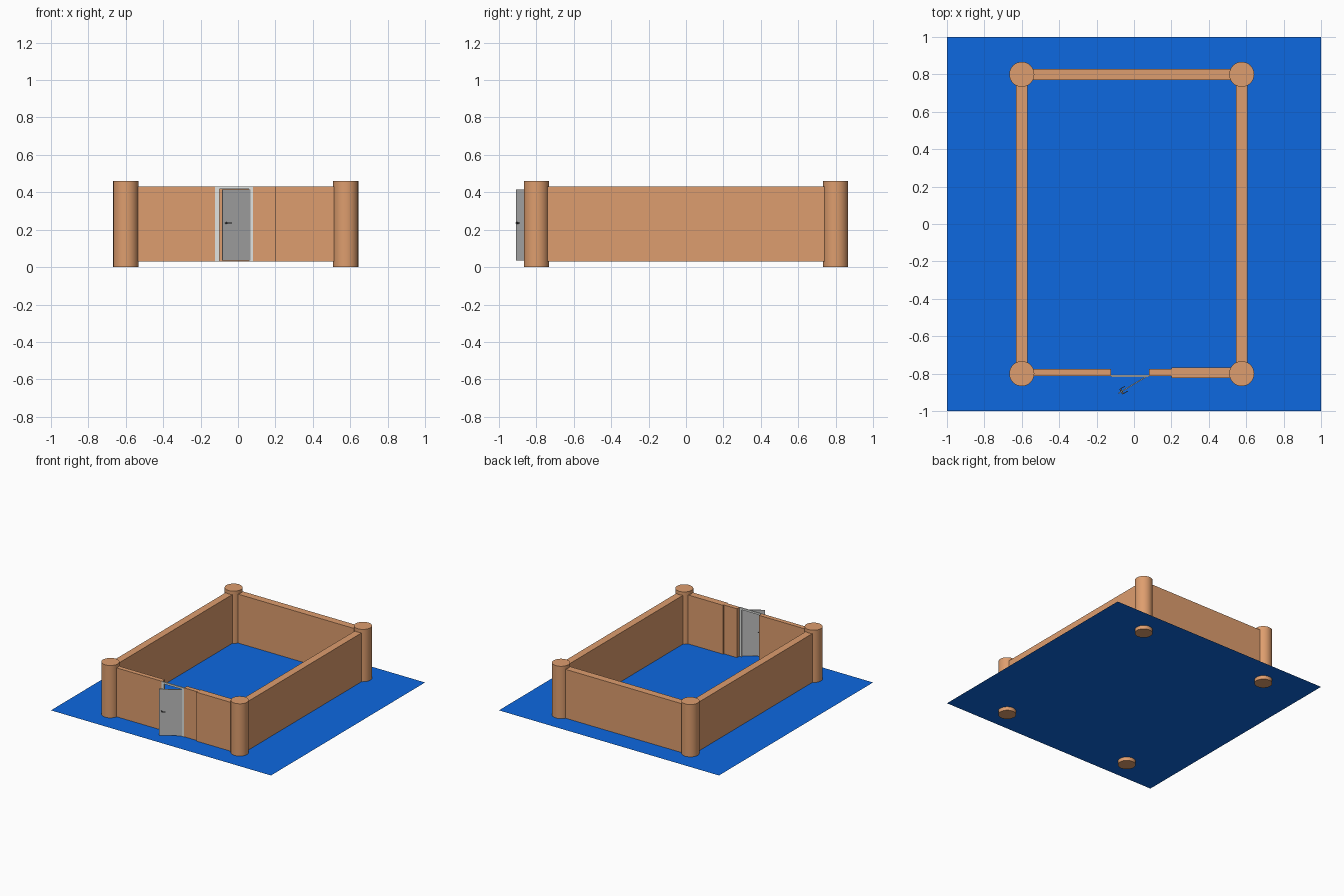
import bpy, math
from mathutils import Matrix, Vector

if "Cube" in bpy.data.objects:
    bpy.data.objects.remove(bpy.data.objects["Cube"])


def material(name, rgb):
    m = bpy.data.materials.new(name)
    m.diffuse_color = (*rgb, 1)
    m.use_nodes = True
    m.node_tree.nodes["Principled BSDF"].inputs["Base Color"].default_value = m.diffuse_color
    return m


CLAY = material("clay_brown", (0.73, 0.34, 0.156))
BLUE = material("ground_blue", (0.004, 0.138, 0.745))
GREY = material("door_grey", (0.50, 0.50, 0.50))
PALE = material("frame_pale_grey", (0.75, 0.77, 0.75))
DARK = material("handle_dark_grey", (0.12, 0.12, 0.12))


def box(name, lo, hi, mat, xform=None):
    """Box between two corners, optionally placed by a matrix."""
    bpy.ops.mesh.primitive_cube_add(size=1)
    o = bpy.context.object
    o.name = name
    lo, hi = Vector(lo), Vector(hi)
    m = Matrix.Translation((lo + hi) / 2) @ Matrix.Diagonal((*(hi - lo), 1))
    o.data.transform((xform @ m) if xform else m)
    o.data.materials.append(mat)
    return o


def cylinder(name, centre, r, depth, sides, mat, rot=(0, 0, 0)):
    bpy.ops.mesh.primitive_cylinder_add(vertices=sides, radius=r, depth=depth,
                                        location=centre, rotation=rot)
    o = bpy.context.object
    o.name = name
    o.data.materials.append(mat)
    bpy.ops.object.shade_smooth_by_angle(angle=math.radians(35))
    return o


LEFT, RIGHT, BACK, FRONT = -0.6, 0.576, 0.8, -0.795
Z0, Z1 = 0.0305, 0.432

# Ground sheet
bpy.ops.mesh.primitive_plane_add(size=2, location=(0, 0, 0.03))
bpy.context.object.name = "ground"
bpy.context.object.data.materials.append(BLUE)

# Corner towers
for x, side in ((LEFT, "left"), (RIGHT, "right")):
    for y, end in ((BACK, "back"), (-BACK, "front")):
        cylinder(f"tower_{end}_{side}", (x, y, 0.23), 0.067, 0.46, 32, CLAY)

# Side and back walls
for x, side in ((LEFT, "left"), (RIGHT, "right")):
    box(f"wall_{side}", (x - 0.03, -BACK, Z0), (x + 0.03, BACK, Z1), CLAY)
box("wall_back", (LEFT, BACK - 0.03, Z0), (RIGHT, BACK + 0.03, Z1), CLAY)

# Front wall in three pieces, leaving the doorway open
box("wall_front_left", (LEFT, -0.813, Z0), (-0.122, -0.776, Z1), CLAY)
box("wall_front_middle", (0.08, -0.813, Z0), (0.2, -0.776, Z1), CLAY)
box("wall_front_right", (0.2, -0.823, Z0), (RIGHT, -0.767, Z1), CLAY)

# Door frame
FY0, FY1 = -0.817, -0.807
box("frame_post_left", (-0.122, FY0, Z0), (-0.1, FY1, Z1), PALE)
box("frame_post_right", (0.06, FY0, Z0), (0.08, FY1, Z1), PALE)
box("frame_lintel", (-0.1, FY0, 0.417), (0.06, FY1, Z1), PALE)

# Open door leaf, local x runs from the hinge to the free edge
swing = Matrix.Translation((0.064, -0.817, 0)) @ Matrix.Rotation(math.radians(211), 4, 'Z')
box("door", (0, -0.003, 0.036), (0.172, 0.003, 0.416), GREY, swing)

# Lever handles on both faces of the door
for s, side in ((1, "outer"), (-1, "inner")):
    c = swing @ Vector((0.152, s * 0.008, 0.235))
    cylinder(f"handle_stem_{side}", c, 0.005, 0.012, 12, DARK,
             (math.radians(90), 0, math.radians(211)))
    box(f"handle_lever_{side}", (0.122, s * 0.015 - 0.002, 0.232),
        (0.155, s * 0.015 + 0.002, 0.238), DARK, swing)
